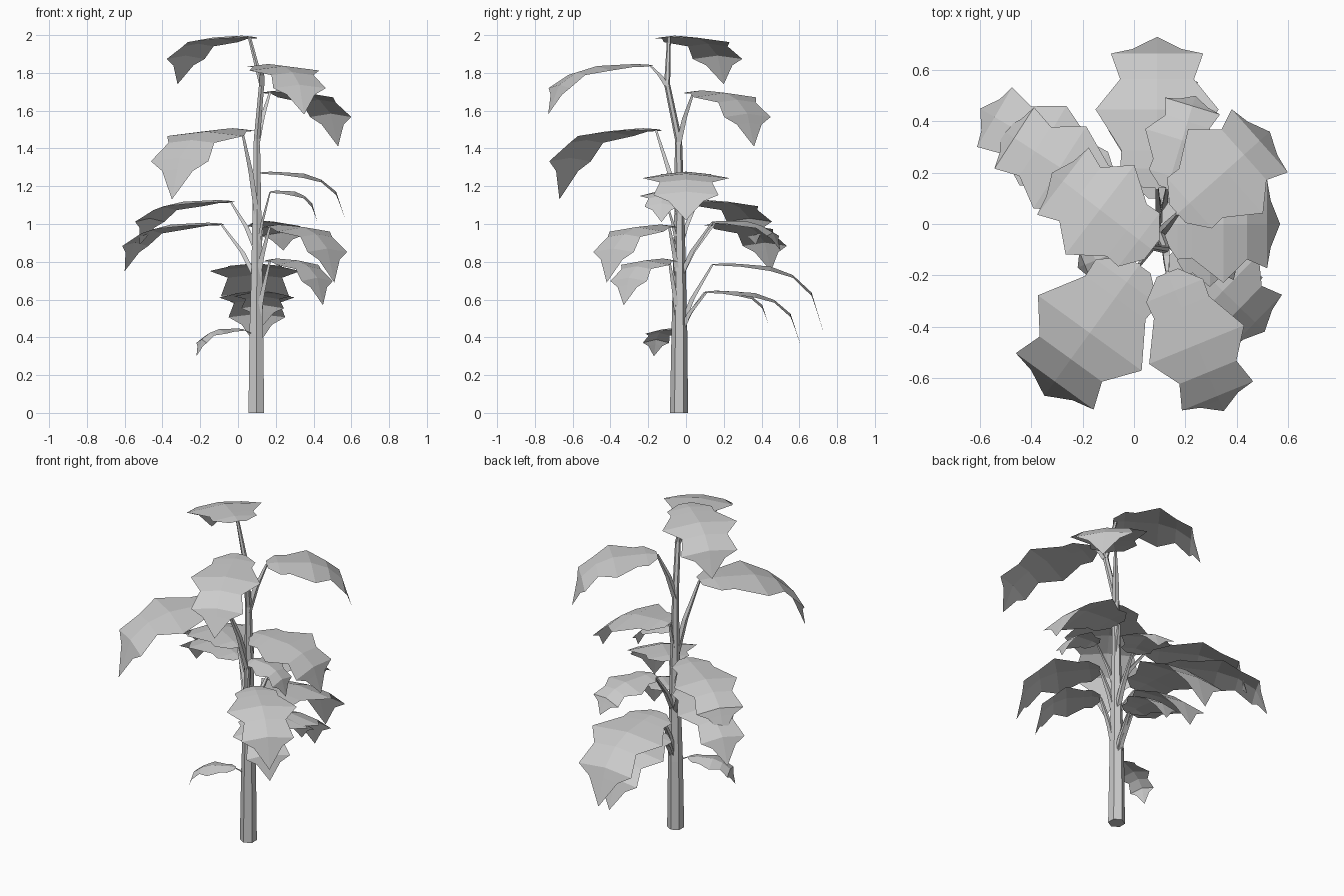
import bpy, math
from mathutils import Vector

if "Cube" in bpy.data.objects:
    bpy.data.objects.remove(bpy.data.objects["Cube"])


def make(name, verts, faces):
    me = bpy.data.meshes.new(name)
    me.from_pydata([tuple(v) for v in verts], [], faces)
    me.update()
    ob = bpy.data.objects.new(name, me)
    bpy.context.collection.objects.link(ob)
    return ob


def tube(name, pts, radii, n):
    """Faceted tapering tube through the points, horizontal rings."""
    verts, faces = [], []
    for p, r in zip(pts, radii):
        for i in range(n):
            a = 2 * math.pi * (i + 0.5) / n
            verts.append((p[0] + r * math.cos(a), p[1] + r * math.sin(a), p[2]))
    for k in range(len(pts) - 1):
        for i in range(n):
            j = (i + 1) % n
            faces.append((k * n + i, k * n + j, (k + 1) * n + j, (k + 1) * n + i))
    faces.append(tuple(reversed(range(n))))
    faces.append(tuple(range((len(pts) - 1) * n, len(pts) * n)))
    return make(name, verts, faces)


# Leaf outline: fraction of reach, fraction of drop, fraction of half width
OUTLINE = [(0.0, 0.0, 0.22), (0.13, 0.0, 0.6), (0.25, 0.01, 0.58),
           (0.52, 0.06, 1.0), (0.72, 0.17, 0.6), (0.89, 0.43, 0.75),
           (0.92, 0.58, 0.4), (1.0, 1.0, 0.0)]


def leaf(name, base, tip, width):
    base, tip = Vector(base), Vector(tip)
    reach = Vector((tip.x - base.x, tip.y - base.y, 0))
    drop = Vector((0, 0, tip.z - base.z))
    side = Vector((-reach.y, reach.x, 0)).normalized()
    verts, faces = [], []
    for f, d, w in OUTLINE[:-1]:
        mid = base + reach * f + drop * d
        ridge = Vector((0, 0, 0.012 * w))
        verts += [mid + side * w * width - ridge, mid + ridge, mid - side * w * width - ridge]
    verts.append(tip)
    rows = len(OUTLINE) - 1
    for k in range(rows - 1):
        a, b = 3 * k, 3 * k + 3
        faces += [(a, a + 1, b + 1), (a, b + 1, b),
                  (a + 1, a + 2, b + 1), (a + 2, b + 2, b + 1)]
    e = 3 * (rows - 1)
    faces += [(e, e + 1, 3 * rows), (e + 1, e + 2, 3 * rows)]
    return make(name, verts, faces)


# Main trunk, leaning at the top
tube("trunk", [(0.097, -0.037, 0), (0.097, -0.035, 0.42), (0.1, -0.035, 0.75),
               (0.1, -0.035, 1.1), (0.1, -0.04, 1.45), (0.125, -0.1, 1.74), (0.06, -0.09, 1.99)],
     [0.048, 0.042, 0.034, 0.026, 0.019, 0.016, 0.01], 6)

# Leaves: base, tip, half width, height where the stalk leaves the trunk
LEAVES = [
    ((0.07, -0.10, 1.99), (-0.32, 0.20, 1.74), 0.22, None),
    ((0.13, -0.19, 1.84), (0.35, -0.73, 1.58), 0.20, 1.73),
    ((0.17, 0.04, 1.70), (0.53, 0.36, 1.41), 0.22, 1.42),
    ((0.02, -0.16, 1.50), (-0.35, -0.67, 1.13), 0.25, 1.05),
    ((0.11, 0.00, 1.27), (0.57, 0.00, 1.02), 0.23, 1.02),
    ((0.17, -0.12, 1.17), (0.42, -0.13, 1.01), 0.12, 0.85),
    ((-0.04, 0.06, 1.12), (-0.52, 0.37, 0.89), 0.19, 0.85),
    ((-0.09, 0.15, 1.00), (-0.60, 0.45, 0.75), 0.18, 0.70),
    ((0.17, -0.09, 0.99), (0.51, -0.42, 0.69), 0.20, 0.68),
    ((0.17, -0.09, 0.81), (0.45, -0.33, 0.57), 0.17, 0.45),
    ((0.09, 0.14, 0.785), (0.09, 0.73, 0.42), 0.24, 0.42),
    ((0.10, 0.10, 0.64), (0.10, 0.61, 0.35), 0.20, 0.40),
    ((0.13, 0.11, 0.64), (0.13, 0.44, 0.46), 0.15, 0.42),
    ((0.13, 0.14, 1.01), (0.24, 0.50, 0.86), 0.15, 0.70),
    ((0.03, -0.07, 0.44), (-0.22, -0.17, 0.30), 0.10, 0.40),
]

for i, (base, tip, width, start) in enumerate(LEAVES):
    leaf("leaf_%02d" % (i + 1), base, tip, width)
    if start is None:
        continue
    # Tapering stalk from trunk to leaf
    foot = Vector((0.1, -0.04, start)) if start < 1.6 else Vector((0.125, -0.1, start))
    end = Vector(base)
    bend = foot.lerp(end, 0.5)
    bend.x, bend.y = foot.x + (end.x - foot.x) * 0.4, foot.y + (end.y - foot.y) * 0.4
    k = 0.6 if width < 0.13 else 1.0
    tube("stalk_%02d" % (i + 1), [foot, bend, end], [0.02 * k, 0.017 * k, 0.008 * k], 4)
